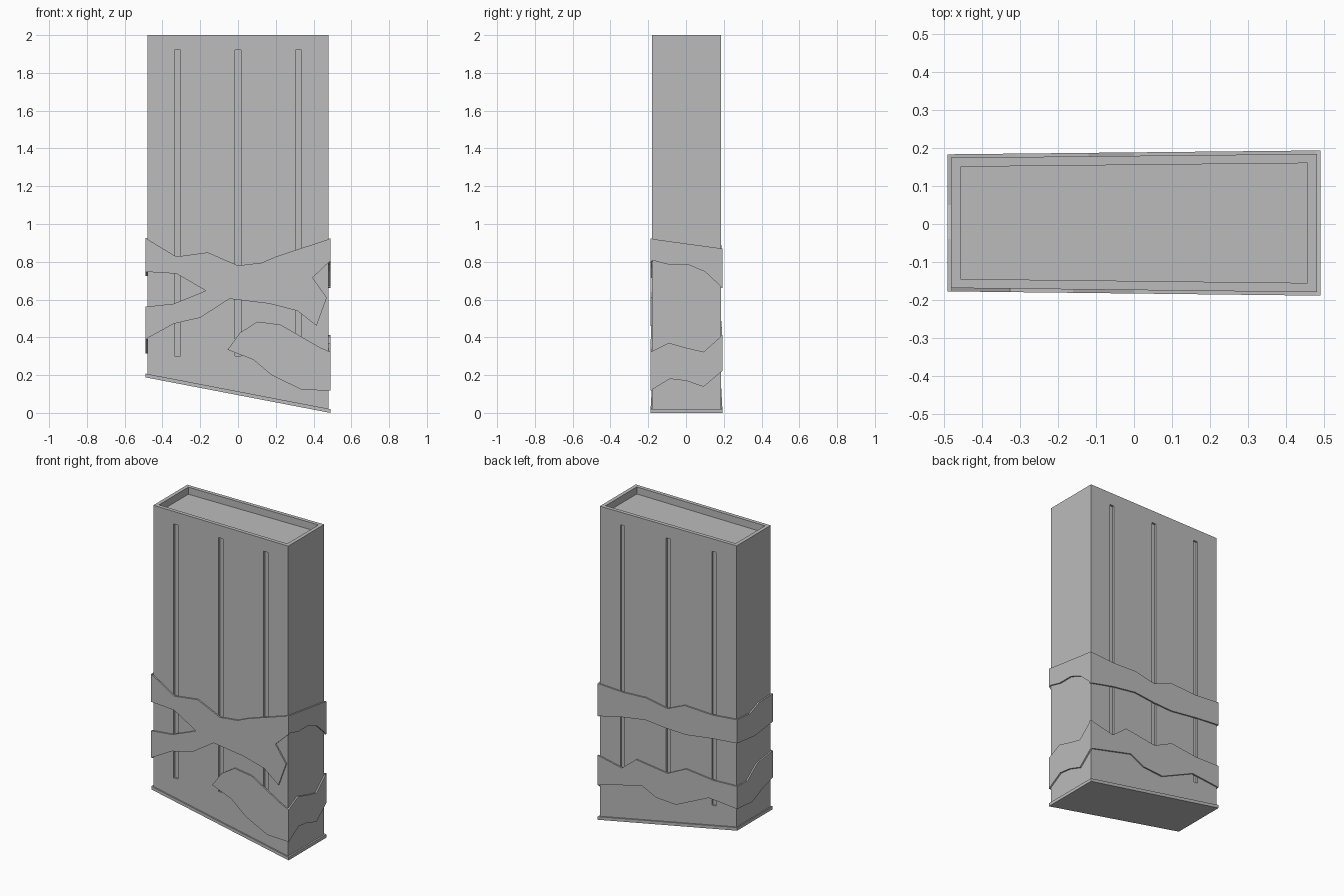
import bpy
import bmesh
from mathutils import Vector

default_cube = bpy.data.objects.get("Cube")
if default_cube:
    bpy.data.objects.remove(default_cube, do_unlink=True)

# One plain grey for every part
GREY = (0.5, 0.5, 0.5, 1.0)
grey = bpy.data.materials.new("plain grey")
grey.use_nodes = True
grey.diffuse_color = GREY
grey.node_tree.nodes["Principled BSDF"].inputs["Base Color"].default_value = GREY

HALF = 0.48      # half the width of the body
WRAP = 0.009     # how far wraps stand off the walls
SUNK = 0.002     # how far wraps sink into the walls


def front_y(x):
    return -0.1735 - 0.0115 * x


def back_y(x):
    return 0.179 + 0.0104 * x


def base_z(x):
    """Height of the sloping underside."""
    return 0.094 - 0.192 * x


def finish(bm, name):
    bmesh.ops.recalc_face_normals(bm, faces=bm.faces)
    mesh = bpy.data.meshes.new(name)
    bm.to_mesh(mesh)
    bm.free()
    mesh.materials.append(grey)
    obj = bpy.data.objects.new(name, mesh)
    bpy.context.collection.objects.link(obj)
    return obj


def add_block(bm, grow, bottom, top):
    """Tapered four-sided block following the body plan, grown or shrunk."""
    w = HALF + grow
    plan = [(-w, front_y(-w) - grow), (w, front_y(w) - grow),
            (w, back_y(w) + grow), (-w, back_y(-w) + grow)]
    low = [bm.verts.new((x, y, bottom(x))) for x, y in plan]
    high = [bm.verts.new((x, y, top(x))) for x, y in plan]
    bm.faces.new(low)
    bm.faces.new(high)
    for i in range(4):
        j = (i + 1) % 4
        bm.faces.new((low[i], low[j], high[j], high[i]))


# Main body and sloping foot plate
bm = bmesh.new()
add_block(bm, 0, lambda x: base_z(x) + 0.01, lambda x: 2.0)
body = finish(bm, "body")

bm = bmesh.new()
add_block(bm, 0.0085, base_z, lambda x: base_z(x) + 0.02)
finish(bm, "foot_plate")

# Cutter for the top recess and the long slots in both broad walls
bm = bmesh.new()
add_block(bm, -0.024, lambda x: 1.955, lambda x: 2.1)
for x in (-0.32, 0, 0.32):
    for wall_y in (front_y(x), back_y(x)):
        made = bmesh.ops.create_cube(bm, size=1)["verts"]
        bmesh.ops.scale(bm, verts=made, vec=(0.03, 0.024, 1.62))
        bmesh.ops.translate(bm, verts=made, vec=(x, wall_y, 1.11))
cutter = finish(bm, "slot_cutter")
cutter.hide_render = True

cut = body.modifiers.new("slots", "BOOLEAN")
cut.operation = "DIFFERENCE"
cut.solver = "EXACT"
cut.object = cutter
bpy.context.view_layer.objects.active = body
bpy.ops.object.modifier_apply(modifier=cut.name)
bpy.data.objects.remove(cutter, do_unlink=True)

# Each wall maps an outline point to space and has an outward direction
WALLS = {
    "front": (lambda u, z: (u, front_y(u) + SUNK, z), Vector((0, -1, 0))),
    "back": (lambda u, z: (u, back_y(u) - SUNK, z), Vector((0, 1, 0))),
    "right": (lambda u, z: (HALF - SUNK, u, z), Vector((1, 0, 0))),
    "left": (lambda u, z: (SUNK - HALF, u, z), Vector((-1, 0, 0))),
}


def add_patch(name, wall, outline):
    """Thin raised patch of any outline on one wall."""
    place, outward = WALLS[wall]
    bm = bmesh.new()
    face = bm.faces.new([bm.verts.new(place(u, z)) for u, z in outline])
    extruded = bmesh.ops.extrude_face_region(bm, geom=[face], use_keep_orig=True)
    moved = [g for g in extruded["geom"] if isinstance(g, bmesh.types.BMVert)]
    bmesh.ops.translate(bm, verts=moved, vec=outward * (WRAP + SUNK))
    return finish(bm, name)


def add_band(name, wall, top, bottom):
    """Patch between an upper and a lower ragged edge."""
    add_patch(name, wall, top + bottom[::-1])


# Forked wrap and tail wrap on the front
add_patch("front_forked_wrap", "front", [
    (-.489, .925), (-.326, .827), (-.16, .85), (0, .78), (.125, .795),
    (.2, .827), (.36, .88), (.489, .922),
    (.489, .805), (.395, .716), (.47, .61), (.416, .461),
    (.315, .54), (.167, .578), (-.045, .604), (-.2, .504), (-.34, .472),
    (-.489, .39), (-.489, .562), (-.34, .578), (-.17, .647),
    (-.326, .737), (-.489, .747)])
add_band("front_tail_wrap", "front",
         [(-.055, .334), (.01, .424), (.103, .483), (.225, .467),
          (.437, .345), (.489, .323)],
         [(.082, .281), (.178, .2), (.337, .122), (.489, .118)])

# Wraps on the narrow wall at +x
add_band("right_upper_wrap", "right",
         [(-.188, .922), (.193, .87)],
         [(-.188, .81), (-.09, .785), (.01, .785), (.1, .748), (.193, .662)])
add_band("right_lower_wrap", "right",
         [(-.188, .323), (-.09, .371), (0, .345), (.093, .323), (.193, .412)],
         [(-.188, .118), (-.085, .18), (0, .17), (.093, .138), (.193, .223)])

# Wraps on the back
add_band("back_upper_wrap", "back",
         [(.489, .87), (.31, .86), (.15, .867), (0, .838), (-.12, .89),
          (-.31, .88), (-.489, .895)],
         [(.489, .662), (.32, .7), (.15, .725), (0, .71), (-.13, .705),
          (-.32, .73), (-.489, .745)])
add_band("back_lower_wrap", "back",
         [(.489, .412), (.32, .375), (.22, .455), (0, .425), (-.13, .487),
          (-.32, .465), (-.489, .47)],
         [(.489, .223), (.32, .265), (.18, .3), (.08, .25), (-.06, .24),
          (-.29, .345), (-.489, .326)])

# Wraps on the narrow wall at -x
add_band("left_upper_wrap", "left",
         [(.183, .895), (.05, .885), (-.04, .92), (-.177, .925)],
         [(.183, .745), (0, .725), (-.177, .747)])
add_band("left_lower_wrap", "left",
         [(.183, .47), (.08, .465), (-.02, .54), (-.177, .562)],
         [(.183, .326), (.03, .314), (-.08, .362), (-.177, .39)])
